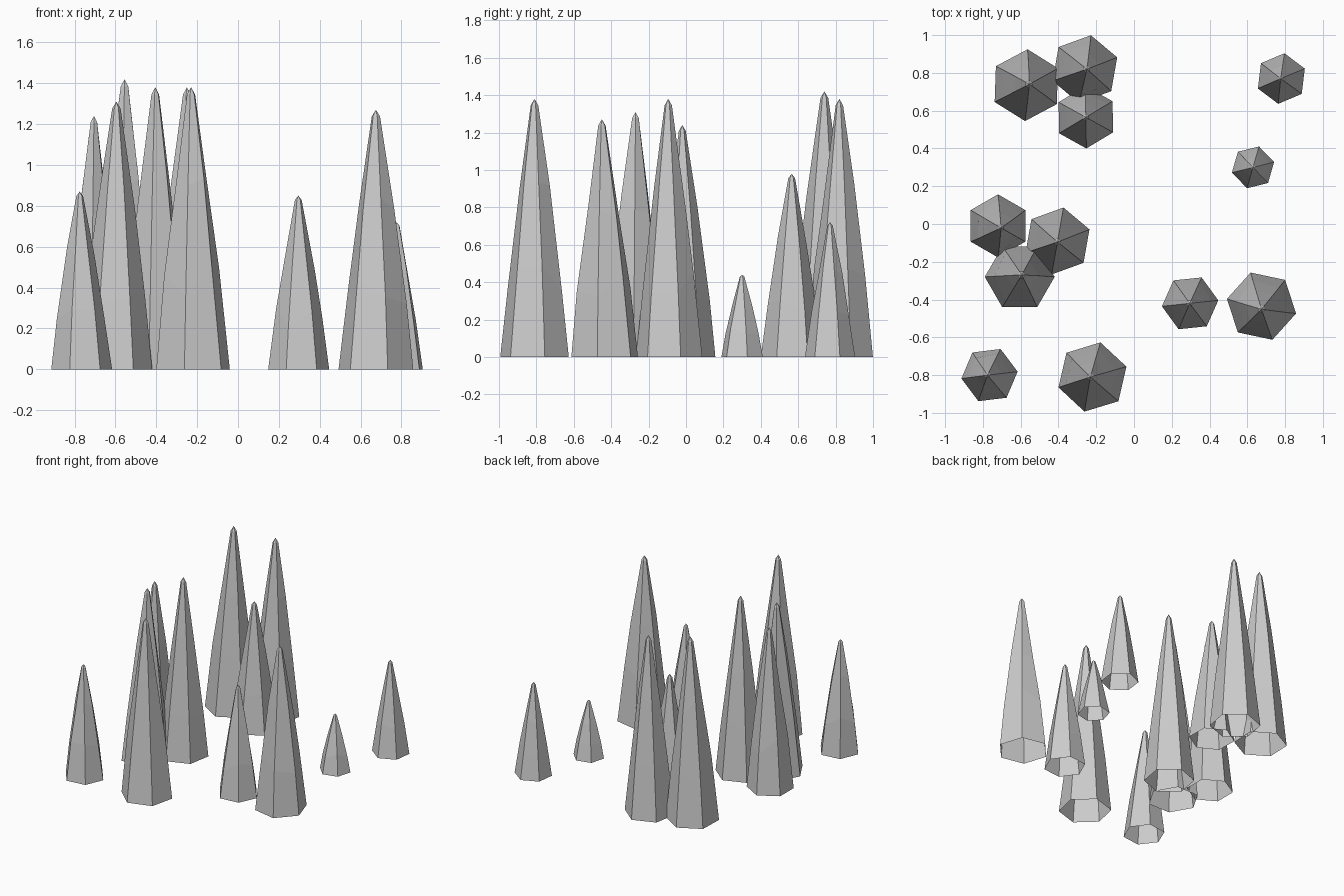
import bpy, bmesh, math, random

if "Cube" in bpy.data.objects:
    bpy.data.objects.remove(bpy.data.objects["Cube"])

random.seed(4)

# x, y, radius, height, rotation in degrees, tip offset x, tip offset y
SPIKES = [
    (-0.57, 0.735, 0.19, 1.42, 28, 0.015, 0.005),
    (-0.26, 0.82, 0.182, 1.38, 20, 0.01, 0.0),
    (-0.255, 0.565, 0.165, 0.98, 31, 0.0, 0.0),
    (-0.72, -0.01, 0.167, 1.24, 30, 0.015, -0.01),
    (-0.405, -0.09, 0.18, 1.38, 20, 0.0, -0.005),
    (-0.605, -0.28, 0.185, 1.31, 0, 0.01, 0.01),
    (-0.765, -0.80, 0.15, 0.87, 7, -0.01, 0.0),
    (-0.22, -0.81, 0.188, 1.38, 17, -0.01, 0.0),
    (0.297, -0.42, 0.15, 0.85, 6, -0.002, 0.0),
    (0.675, -0.435, 0.187, 1.27, -12, 0.0, -0.015),
    (0.63, 0.30, 0.115, 0.44, 14, 0.0, 0.0),
    (0.78, 0.77, 0.135, 0.72, 23, -0.003, 0.0),
]
# height fraction, radius fraction of each ring
PROFILE = [(0.0, 1.0), (0.3, 0.77), (0.63, 0.46), (0.975, 0.11)]
SIDES = 6


def spike(name, x, y, r, h, rot, dx, dy):
    """Open-bottomed six-sided tapering spike with slightly uneven facets."""
    bm = bmesh.new()
    rings = []
    for i, (t, f) in enumerate(PROFILE):
        ring = []
        for k in range(SIDES):
            a = math.radians(rot + 360 * k / SIDES)
            z, rr = t, f
            if i in (1, 2):
                z += random.uniform(-0.06, 0.06)
                rr = f - 0.92 * (z - t) + random.uniform(-0.02, 0.03)
            ring.append(bm.verts.new((x + dx * z + r * rr * math.cos(a),
                                      y + dy * z + r * rr * math.sin(a), h * z)))
        rings.append(ring)
    tip = bm.verts.new((x + dx, y + dy, h))
    for k in range(SIDES):
        n = (k + 1) % SIDES
        for lo, hi in zip(rings, rings[1:]):
            bm.faces.new((lo[k], lo[n], hi[n], hi[k]))
        bm.faces.new((rings[-1][k], rings[-1][n], tip))
    mesh = bpy.data.meshes.new(name)
    bm.to_mesh(mesh)
    bm.free()
    bpy.context.collection.objects.link(bpy.data.objects.new(name, mesh))


# Scattered spikes, in two clusters and single ones
for i, s in enumerate(SPIKES):
    spike(f"rock_spike_{i + 1}", *s)
